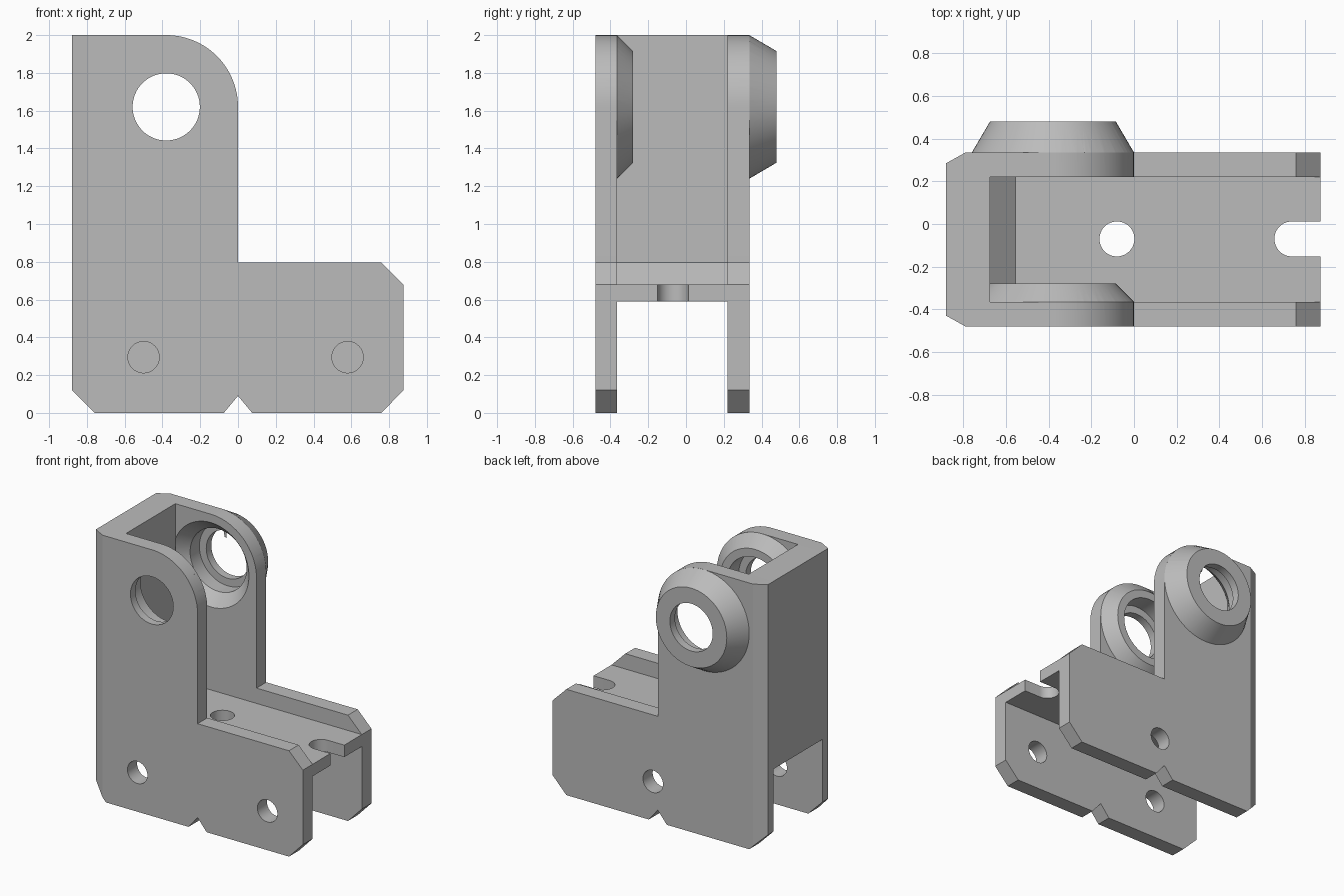
import bpy, bmesh, math
from mathutils import Matrix

if "Cube" in bpy.data.objects:
    bpy.data.objects.remove(bpy.data.objects["Cube"])

grey = bpy.data.materials.new("plain grey")
grey.use_nodes = True
colour = (0.5, 0.5, 0.5, 1)
grey.diffuse_color = colour
grey.node_tree.nodes["Principled BSDF"].inputs["Base Color"].default_value = colour


def make_object(name, bm):
    bmesh.ops.recalc_face_normals(bm, faces=bm.faces)
    mesh = bpy.data.meshes.new(name)
    bm.to_mesh(mesh)
    bm.free()
    mesh.materials.append(grey)
    obj = bpy.data.objects.new(name, mesh)
    bpy.context.collection.objects.link(obj)
    return obj


def extrude(name, points, start, end, axis="Y"):
    """Extrude an XZ outline along Y, or an XY outline along Z."""
    bm = bmesh.new()
    place = (lambda a, b: (a, start, b)) if axis == "Y" else (lambda a, b: (a, b, start))
    face = bm.faces.new([bm.verts.new(place(*p)) for p in points])
    offset = (0, end - start, 0) if axis == "Y" else (0, 0, end - start)
    moved = bmesh.ops.extrude_face_region(bm, geom=[face])["geom"]
    bmesh.ops.translate(bm, vec=offset, verts=[v for v in moved if isinstance(v, bmesh.types.BMVert)])
    return make_object(name, bm)


def cone(name, x, z, start, end, r1, r2):
    """Cone or cylinder along Y, radius r1 at start and r2 at end."""
    bm = bmesh.new()
    turn = Matrix.Translation((x, (start + end) / 2, z)) @ Matrix.Rotation(-math.pi / 2, 4, "X")
    bmesh.ops.create_cone(bm, cap_ends=True, segments=64, radius1=r1, radius2=r2,
                          depth=end - start, matrix=turn)
    return make_object(name, bm)


def combine(target, operation, *tools):
    for tool in tools:
        mod = target.modifiers.new("combine", "BOOLEAN")
        mod.operation, mod.solver, mod.object = operation, "EXACT", tool
        bpy.context.view_layer.update()
        result = bpy.data.meshes.new_from_object(
            target.evaluated_get(bpy.context.evaluated_depsgraph_get()))
        target.modifiers.clear()
        target.data = result
        bpy.data.objects.remove(tool)


def arc(cx, cy, r, start, end, steps):
    angles = [math.radians(start + (end - start) * i / steps) for i in range(steps + 1)]
    return [(cx + r * math.cos(a), cy + r * math.sin(a)) for a in angles]


PX, PZ = -0.38, 1.62        # pivot centre
FRONT, FRONT_IN, BACK_IN, BACK = -0.48, -0.365, 0.22, 0.335
BORE, SEAT = 0.178, 0.235

# L-shaped cheek outline with rounded top and bottom notch
outline = [(-0.76, 0), (-0.075, 0), (0, 0.09), (0.075, 0), (0.76, 0), (0.875, 0.12),
           (0.875, 0.68), (0.76, 0.795), (0, 0.795)]
outline += arc(PX, PZ, 0.38, 0, 90, 24) + [(-0.88, 2), (-0.88, 0.12)]


def cheek(name, start, end, outer, side, holes):
    plate = extrude(name, outline, start, end)
    # chamfer on the outer vertical corner
    corner = [(-0.97, outer - side * 0.1), (-0.70, outer + side * 0.05), (-0.97, outer + side * 0.05)]
    combine(plate, "DIFFERENCE", extrude("corner_cutter", corner, -0.1, 2.1, "Z"))
    for x in holes:
        combine(plate, "DIFFERENCE", cone("hole_cutter", x, 0.295, start - 0.1, end + 0.1, 0.083, 0.083))
    return plate


# Front cheek with tapered inner boss and bearing seat
front = cheek("front_cheek", FRONT, FRONT_IN, FRONT, -1, (-0.5, 0.58))
combine(front, "UNION", cone("boss", PX, PZ, FRONT_IN - 0.03, FRONT_IN, 0.38, 0.38),
        cone("boss", PX, PZ, FRONT_IN, -0.28, 0.38, 0.295))
combine(front, "DIFFERENCE", cone("bore", PX, PZ, -0.6, 0, BORE, BORE),
        cone("seat", PX, PZ, -0.42, 0, SEAT, SEAT))

# Back cheek with tapered outer boss and conical socket inside
back = cheek("back_cheek", BACK_IN, BACK, BACK, 1, (0.04,))
combine(back, "UNION", cone("boss", PX, PZ, BACK - 0.03, BACK, 0.38, 0.38),
        cone("boss", PX, PZ, BACK, 0.48, 0.38, 0.295))
combine(back, "DIFFERENCE", cone("bore", PX, PZ, 0, 0.6, BORE, BORE),
        cone("seat", PX, PZ, 0.1, 0.42, SEAT, SEAT),
        cone("socket", PX, PZ, BACK_IN - 0.02, BACK_IN + 0.09, 0.335, SEAT))

# Floor and end wall joined by a sloped fillet
web = extrude("floor_and_wall", [(-0.88, 0.59), (0.875, 0.59), (0.875, 0.68), (-0.555, 0.68),
                                 (-0.675, 0.795), (-0.675, 2), (-0.88, 2)], FRONT_IN, BACK_IN)
slot = arc(0.74, -0.07, 0.082, 90, 270, 24) + [(1, -0.152), (1, 0.012)]
combine(web, "DIFFERENCE", extrude("slot_cutter", slot, 0.5, 0.75, "Z"),
        extrude("hole_cutter", arc(-0.08, -0.07, 0.082, 0, 352.5, 47), 0.5, 0.75, "Z"))

# Smooth round surfaces, keep edges sharp
bpy.ops.object.select_all(action="DESELECT")
for obj in (front, back, web):
    obj.select_set(True)
bpy.context.view_layer.objects.active = front
bpy.ops.object.shade_smooth_by_angle(angle=math.radians(25))
